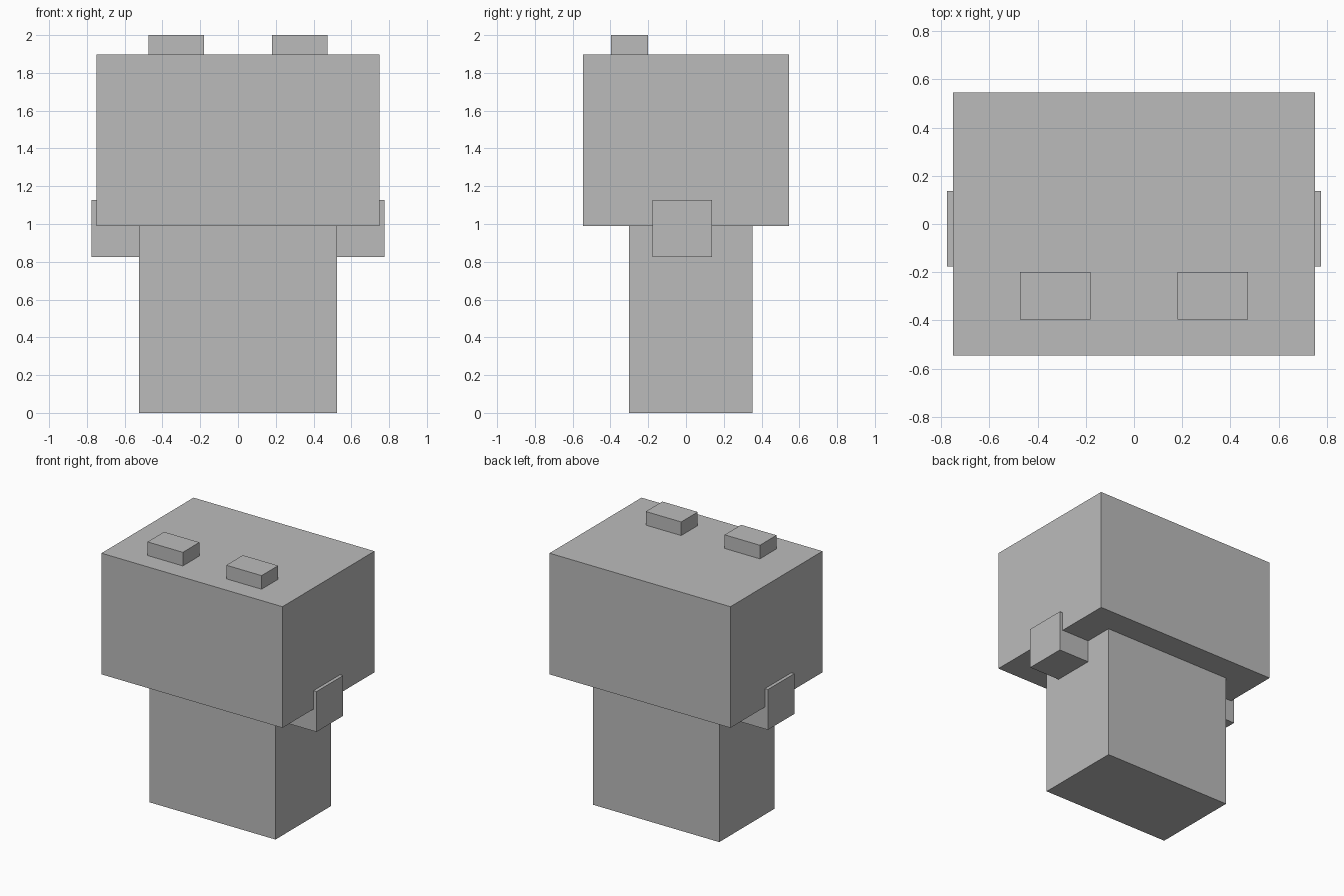
import bpy
from mathutils import Vector

default = bpy.data.objects.get("Cube")
if default:
    bpy.data.objects.remove(default, do_unlink=True)

GREY = (0.5, 0.5, 0.5, 1.0)
grey = bpy.data.materials.new("plain grey")
grey.use_nodes = True
grey.diffuse_color = GREY
grey.node_tree.nodes["Principled BSDF"].inputs["Base Color"].default_value = GREY


def box(name, low, high):
    """Flat-shaded box between two opposite corners."""
    low, high = Vector(low), Vector(high)
    bpy.ops.mesh.primitive_cube_add(size=1, location=(low + high) / 2)
    obj = bpy.context.object
    obj.name = name
    obj.scale = high - low
    bpy.ops.object.transform_apply(location=False, rotation=False, scale=True)
    obj.data.materials.append(grey)
    return obj


# Body and oversized head
box("body", (-0.523, -0.303, 0), (0.523, 0.353, 0.99))
box("head", (-0.75, -0.545, 0.99), (0.75, 0.545, 1.898))

# Stubby arms and ears, one per side
for side, sign in (("left", 1), ("right", -1)):
    arm_x = sorted((sign * 0.523, sign * 0.775))
    box(side + "_arm", (arm_x[0], -0.177, 0.826), (arm_x[1], 0.137, 1.128))
    ear_x = sorted((sign * 0.18, sign * 0.473))
    box(side + "_ear", (ear_x[0], -0.396, 1.898), (ear_x[1], -0.2, 2.0))
